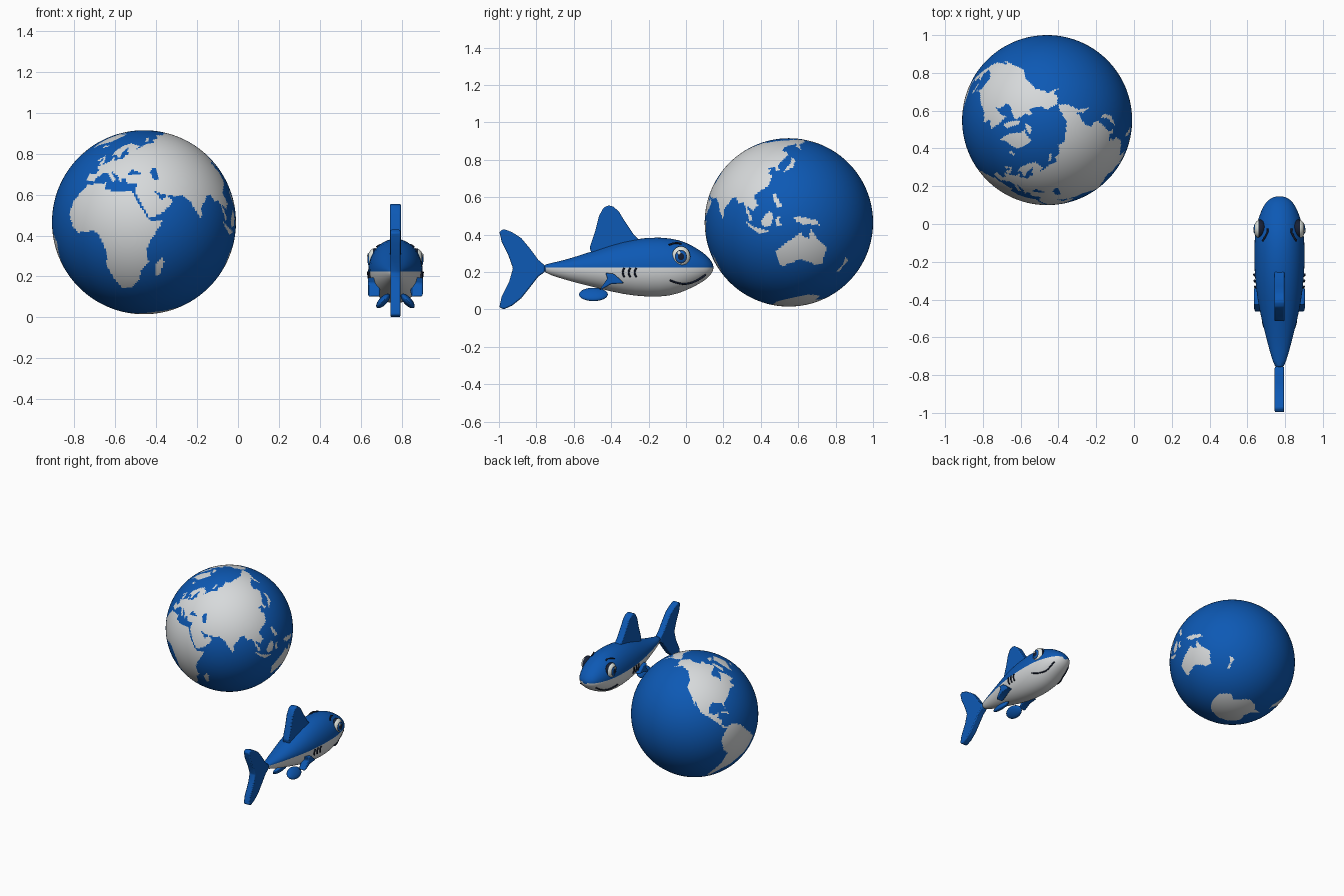
import bpy, bmesh
from math import sin, cos, pi, asin, atan2, degrees, radians, sqrt
from mathutils import Matrix, Vector

default_cube = bpy.data.objects.get("Cube")
if default_cube:
    bpy.data.objects.remove(default_cube, do_unlink=True)


def make_material(name, red, green, blue):
    material = bpy.data.materials.new(name)
    material.use_nodes = True
    colour = (red, green, blue, 1)
    material.diffuse_color = colour
    material.node_tree.nodes["Principled BSDF"].inputs["Base Color"].default_value = colour
    return material


BLUE = make_material("ocean blue", .004, .1, .46)
GREY = make_material("pale grey", .68, .70, .71)
DARK = make_material("dark navy", .008, .014, .035)
WHITE = make_material("eye white", .82, .86, .80)


def make_object(name, bm, materials, smooth_angle=40):
    """Turn a bmesh into a linked, smooth-shaded object."""
    mesh = bpy.data.meshes.new(name)
    bmesh.ops.recalc_face_normals(bm, faces=bm.faces)
    bm.to_mesh(mesh)
    bm.free()
    obj = bpy.data.objects.new(name, mesh)
    bpy.context.collection.objects.link(obj)
    for material in materials:
        mesh.materials.append(material)
    bpy.ops.object.select_all(action='DESELECT')
    obj.select_set(True)
    bpy.context.view_layer.objects.active = obj
    bpy.ops.object.shade_smooth_by_angle(angle=radians(smooth_angle))
    return obj


# ---------- Globe: coarse coast outlines as (longitude, latitude) ----------
africa = [(-17, 15), (-16, 22), (-10, 30), (-6, 35), (10, 37), (11, 33), (20, 31), (32, 31),
          (33, 28), (37, 21), (43, 11), (51, 11), (44, 2), (39, -6), (40, -15), (35, -20),
          (32, -28), (26, -34), (19, -34), (15, -27), (12, -17), (13, -6), (9, 4), (4, 6),
          (-8, 4), (-13, 8)]
europe = [(-9, 37), (-9, 43), (-2, 43), (-1, 46), (-5, 48), (2, 51), (8, 54), (9, 57), (11, 54),
          (20, 55), (23, 59), (30, 60), (22, 61), (25, 65), (22, 66), (17, 61), (16, 56),
          (13, 56), (11, 59), (6, 58), (5, 62), (14, 68), (25, 71), (41, 67), (35, 64), (44, 66),
          (48, 68), (48, 40), (36, 36), (27, 37), (26, 40), (23, 40), (23, 37), (19, 42),
          (13, 45), (18, 40), (16, 38), (10, 44), (4, 43), (0, 40), (-2, 37)]
asia = [(48, 68), (68, 69), (70, 73), (80, 72), (100, 77), (113, 74), (140, 73), (160, 70),
        (180, 69), (190, 66), (178, 62), (163, 59), (157, 51), (156, 57), (161, 61), (142, 59),
        (136, 54), (141, 52), (140, 48), (128, 40), (129, 35), (126, 35), (125, 39), (118, 39),
        (122, 37), (119, 35), (122, 31), (118, 24), (110, 21), (106, 19), (109, 12), (105, 9),
        (100, 13), (104, 2), (101, 3), (98, 16), (94, 16), (91, 22), (87, 21), (80, 15),
        (78, 8), (73, 18), (72, 21), (67, 25), (57, 26), (48, 30), (52, 24), (56, 26), (60, 22),
        (52, 16), (43, 13), (39, 21), (35, 28), (34, 31), (36, 36), (48, 45)]
north_america = [(-168, 66), (-156, 71), (-128, 70), (-95, 71), (-82, 69), (-94, 60), (-92, 57),
                 (-82, 55), (-80, 51), (-77, 57), (-78, 62), (-65, 59), (-56, 53), (-66, 50),
                 (-60, 46), (-70, 43), (-76, 35), (-81, 31), (-80, 25), (-83, 30), (-94, 30),
                 (-97, 26), (-97, 20), (-91, 19), (-87, 21), (-88, 16), (-83, 15), (-83, 10),
                 (-77, 8), (-80, 7), (-86, 11), (-95, 16), (-105, 20), (-113, 31), (-110, 23),
                 (-117, 33), (-124, 40), (-124, 48), (-134, 57), (-150, 60), (-164, 54),
                 (-157, 59), (-165, 61)]
south_america = [(-77, 8), (-72, 12), (-62, 10), (-50, 2), (-35, -6), (-39, -15), (-41, -22),
                 (-48, -26), (-54, -34), (-62, -39), (-69, -51), (-66, -55), (-74, -52),
                 (-74, -42), (-71, -30), (-70, -18), (-76, -14), (-81, -5), (-80, 1)]
australia = [(114, -22), (122, -18), (129, -15), (136, -12), (136, -15), (140, -17), (142, -11),
             (146, -19), (153, -26), (150, -37), (144, -38), (138, -34), (131, -31), (115, -34)]
antarctica = [(-170, -90), (-170, -78), (-130, -74), (-75, -72), (-60, -64), (-62, -75),
              (-35, -78), (-10, -71), (60, -67), (135, -66), (165, -71), (165, -78), (192, -78),
              (192, -90)]
greenland = [(-73, 78), (-30, 83), (-20, 80), (-22, 71), (-40, 65), (-44, 60), (-54, 68), (-60, 76)]
baffin = [(-62, 66), (-78, 73), (-88, 73), (-72, 65), (-65, 62)]
ellesmere = [(-90, 76), (-62, 82), (-75, 83), (-95, 81)]
victoria_land = [(-117, 70), (-105, 69), (-108, 73), (-120, 74)]
britain = [(-5, 50), (1, 51), (-2, 56), (-4, 58), (-6, 56), (-3, 54)]
ireland = [(-10, 52), (-6, 52), (-6, 55), (-9, 54)]
iceland = [(-23, 64), (-14, 65), (-16, 67), (-23, 66)]
madagascar = [(44, -25), (44, -17), (49, -12), (50, -16), (47, -25)]
japan = [(130, 32), (141, 36), (145, 43), (142, 45), (140, 40), (136, 37)]
sumatra = [(95, 5), (105, -3), (115, -8), (106, -7), (101, -2)]
borneo = [(109, 1), (117, 7), (118, 1), (115, -4), (110, -3)]
sulawesi = [(119, -5), (120, 1), (125, 1), (121, 0), (123, -5)]
new_guinea = [(131, -1), (138, -2), (147, -6), (150, -10), (143, -8), (138, -8), (133, -4)]
philippines = [(120, 18), (122, 18), (126, 7), (122, 7)]
new_zealand = [(173, -35), (178, -38), (171, -46), (167, -46), (173, -41)]
arctic_island = [(52, 71), (58, 71), (68, 76), (60, 76)]
cuba = [(-85, 22), (-75, 20), (-77, 22)]
black_sea = [(28, 42), (28, 43), (31, 46), (36, 45), (41, 42), (35, 42)]
caspian_sea = [(47, 43), (50, 47), (53, 46), (53, 37), (49, 38)]

lands = [africa, europe, asia, north_america, south_america, australia, antarctica, greenland,
         baffin, ellesmere, victoria_land, britain, ireland, iceland, madagascar, japan, sumatra,
         borneo, sulawesi, new_guinea, philippines, new_zealand, arctic_island, cuba]


def with_bounds(outline):
    xs, ys = zip(*outline)
    return outline, min(xs), max(xs), min(ys), max(ys)


def inside(region, x, y):
    """Even-odd test, with the bounding box checked first."""
    outline, left, right, low, high = region
    if not (left <= x <= right and low <= y <= high):
        return False
    hit = False
    for (ax, ay), (bx, by) in zip(outline, outline[1:] + outline[:1]):
        if (ay > y) != (by > y) and x < ax + (y - ay) * (bx - ax) / (by - ay):
            hit = not hit
    return hit


land_regions = [with_bounds(outline) for outline in lands]
sea_regions = [with_bounds(black_sea), with_bounds(caspian_sea)]
FACING_LONGITUDE = 38
bm = bmesh.new()
bmesh.ops.create_uvsphere(bm, u_segments=288, v_segments=144, radius=1)
for face in bm.faces:
    centre = face.calc_center_median().normalized()
    latitude = degrees(asin(centre.z))
    longitude = degrees(atan2(centre.x, -centre.y)) + FACING_LONGITUDE
    longitude = (longitude + 169) % 360 - 169
    is_land = any(inside(region, longitude, latitude) for region in land_regions)
    is_sea = any(inside(region, longitude, latitude) for region in sea_regions)
    face.material_index = int(is_land and not is_sea)
pole = Vector((-.07, -.19, .98)).normalized()
side_axis = (Vector((1, 0, 0)) - pole * pole.x).normalized()
tilt = Matrix((side_axis, pole.cross(side_axis), pole)).transposed().to_4x4()
bm.transform(Matrix.Translation((-.46, .55, .465)) @ tilt @ Matrix.Scale(.45, 4))
make_object("globe", bm, [BLUE, GREY])

# ---------- Shark body: split-ellipse sections (y, top, bottom, half width) ----------
SHARK_X, WAIST = .77, .225
SIDES = 32
sections = [(-.77, .24, .20, .022), (-.68, .255, .168, .05), (-.58, .285, .14, .076),
            (-.46, .325, .11, .106), (-.34, .365, .08, .126), (-.2, .388, .064, .136),
            (-.08, .383, .07, .133), (0, .36, .1, .122), (.07, .32, .135, .098),
            (.115, .285, .165, .073), (.138, .255, .192, .045), (.147, .235, .215, .015)]
bm = bmesh.new()
rings = []
for y, top, bottom, half in sections:
    ring = []
    for i in range(SIDES):
        angle = 2 * pi * i / SIDES
        height = top - WAIST if sin(angle) > 0 else WAIST - bottom
        ring.append(bm.verts.new((SHARK_X + half * cos(angle), y, WAIST + height * sin(angle))))
    rings.append(ring)
for back, front in zip(rings, rings[1:]):
    for i in range(SIDES):
        j = (i + 1) % SIDES
        face = bm.faces.new((back[i], back[j], front[j], front[i]))
        face.material_index = int(i >= SIDES // 2)
for cap in (rings[0], rings[-1]):
    bm.faces.new(cap)
body = make_object("shark_body", bm, [BLUE, GREY], 80)
body.modifiers.new("smooth_form", 'SUBSURF').levels = 1


def skin(y, z):
    """Half width of the body at a given length and height."""
    for (y0, t0, b0, h0), (y1, t1, b1, h1) in zip(sections, sections[1:]):
        if y0 <= y <= y1:
            f = (y - y0) / (y1 - y0)
            edge = t0 + f * (t1 - t0) if z > WAIST else b0 + f * (b1 - b0)
            ratio = (z - WAIST) / (edge - WAIST)
            return (h0 + f * (h1 - h0)) * sqrt(max(0, 1 - ratio * ratio))
    return 0


# ---------- Fins ----------
def plate(name, outline, x, half):
    bm = bmesh.new()
    face = bm.faces.new([bm.verts.new((x - half, y, z)) for y, z in outline])
    extruded = bmesh.ops.extrude_face_region(bm, geom=[face])["geom"]
    moved = [v for v in extruded if isinstance(v, bmesh.types.BMVert)]
    bmesh.ops.translate(bm, verts=moved, vec=(2 * half, 0, 0))
    bevel = make_object(name, bm, [BLUE]).modifiers.new("soft_edge", 'BEVEL')
    bevel.width, bevel.segments = .007, 2


plate("dorsal_fin", [(-.24, .36), (-.28, .40), (-.33, .475), (-.36, .525), (-.39, .55),
                     (-.415, .556), (-.44, .545), (-.465, .50), (-.485, .42), (-.515, .33),
                     (-.5, .28), (-.25, .28)], SHARK_X, .027)
plate("tail_fin", [(-.755, .235), (-.79, .265), (-.834, .325), (-.88, .38), (-.93, .413),
                   (-.975, .43), (-.998, .415), (-.985, .36), (-.95, .29), (-.925, .22),
                   (-.945, .15), (-.985, .07), (-.998, .012), (-.975, 0), (-.93, .02),
                   (-.88, .06), (-.834, .118), (-.79, .175), (-.755, .2)], SHARK_X, .025)


def ellipsoid(name, centre, radii, materials, rotation=None, pick=None):
    """Ball whose poles point sideways; pick gives a material from the polar angle."""
    bm = bmesh.new()
    bmesh.ops.create_uvsphere(bm, u_segments=28, v_segments=36, radius=1)
    bm.transform(Matrix.Rotation(pi / 2, 4, 'Y'))
    if pick:
        for face in bm.faces:
            face.material_index = pick(face.calc_center_median().normalized().x)
    turn = rotation or Matrix.Identity(4)
    bm.transform(Matrix.Translation(centre) @ turn @ Matrix.Diagonal((*radii, 1)))
    make_object(name, bm, materials)


def line(name, points, side, thickness, lift=.003):
    """Dark raised stroke that follows the skin."""
    curve = bpy.data.curves.new(name, 'CURVE')
    curve.dimensions = '3D'
    curve.bevel_depth, curve.bevel_resolution, curve.use_fill_caps = thickness, 2, True
    spline = curve.splines.new('POLY')
    spline.points.add(len(points) - 1)
    for point, (y, z) in zip(spline.points, points):
        point.co = (SHARK_X + side * (skin(y, z) + lift), y, z, 1)
    curve.materials.append(DARK)
    obj = bpy.data.objects.new(name, curve)
    bpy.context.collection.objects.link(obj)


# ---------- Paired parts ----------
for side, label in ((1, "left"), (-1, "right")):
    plate(label + "_pectoral_fin", [(-.33, .14), (-.385, .19), (-.43, .195), (-.42, .165),
                                    (-.465, .1), (-.4, .135)], SHARK_X + side * .105, .03)
    ellipsoid(label + "_pelvic_fin", (SHARK_X + side * .06, -.495, .08), (.045, .077, .02),
              [BLUE], Matrix.Rotation(side * radians(47), 4, 'Y'))

    def eye_colour(x, side=side):
        angle = degrees(asin(max(-1, min(1, x * side))))
        tilt_off = 90 - angle
        if tilt_off < 19 or 33 < tilt_off < 40 or tilt_off > 74:
            return 1
        return 2 if tilt_off < 33 else 0

    ellipsoid(label + "_eye", (SHARK_X + side * .1, -.027, .282), (.037, .05, .056),
              [WHITE, DARK, BLUE], pick=eye_colour)
    ellipsoid(label + "_eye_highlight", (SHARK_X + side * .134, -.037, .302),
              (.004, .009, .01), [WHITE])
    line(label + "_eyebrow", [(-.09, .345), (-.07, .353), (-.045, .355), (-.025, .35)], side, .005)
    smile = [(-.085 + .19 * t / 14, .155 - .025 * sin(pi * t / 14) + .03 * (t / 14) ** 2)
             for t in range(15)]
    line(label + "_mouth", smile, side, .005)
    for number in range(3):
        gill_y = -.33 + .032 * number
        gill = [(gill_y - .008 * sin(pi * t / 8), .172 + .05 * t / 8) for t in range(9)]
        line(f"{label}_gill_{number + 1}", gill, side, .005)
